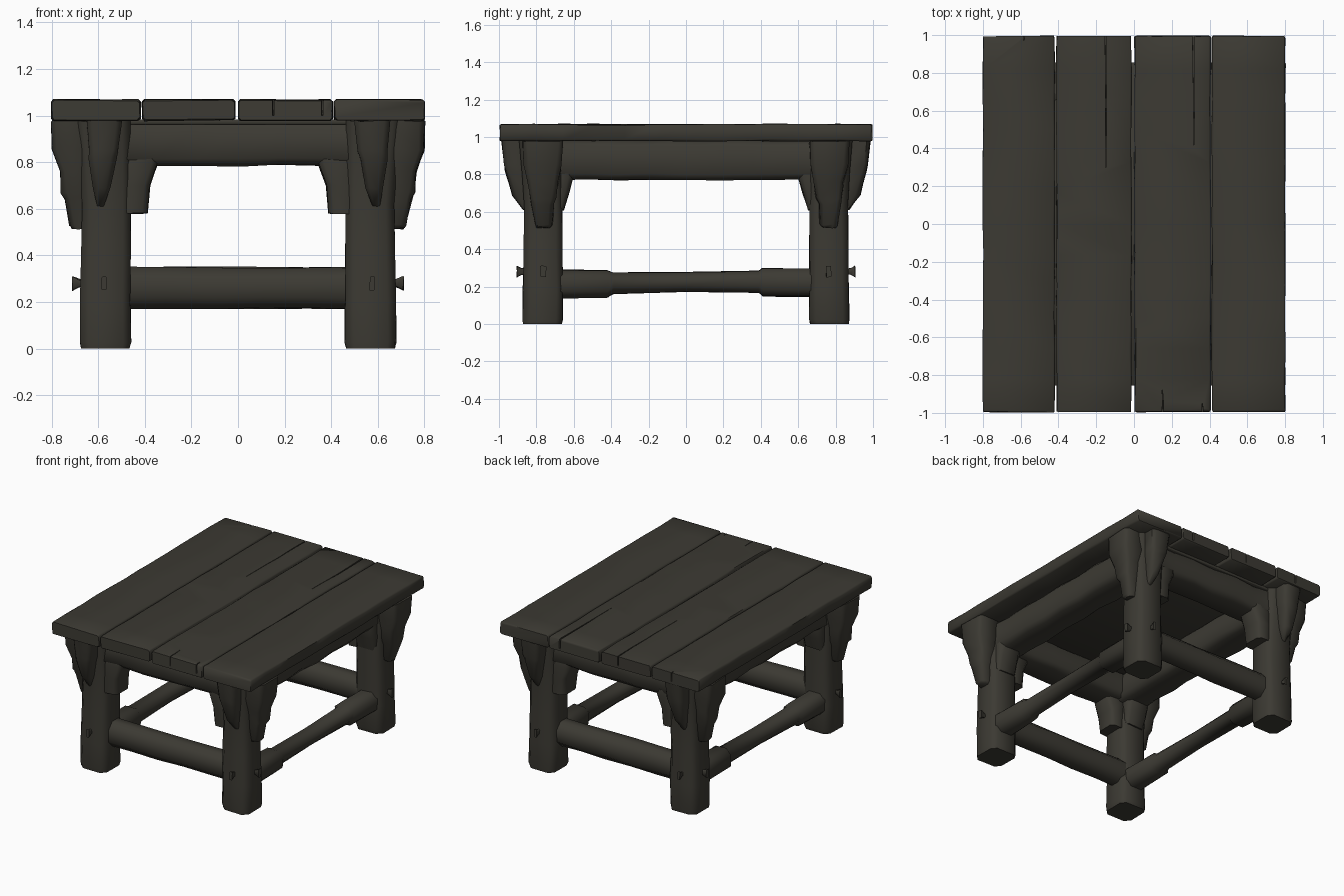
import bpy, bmesh, random

if "Cube" in bpy.data.objects:
    bpy.data.objects.remove(bpy.data.objects["Cube"])

random.seed(4)
wood = bpy.data.materials.new("dark weathered wood")
wood.diffuse_color = (0.045, 0.042, 0.033, 1)
wood.use_nodes = True
wood.node_tree.nodes["Principled BSDF"].inputs["Base Color"].default_value = wood.diffuse_color
AXES = {'x': lambda t, u, v: (t, u, v),
        'y': lambda t, u, v: (u, t, v),
        'z': lambda t, u, v: (u, v, t)}


def loft(name, axis, rings, ch=0.03, jit=0.005, sx=1, sy=1):
    """Hewn beam: chamfered rectangles (t, u0, u1, v0, v1) joined along an axis."""
    bm = bmesh.new()
    loops = []
    for t, u0, u1, v0, v1 in rings:
        c = min(ch, (u1 - u0) * 0.3, (v1 - v0) * 0.3)
        pts = [(u0 + c, v0), (u1 - c, v0), (u1, v0 + c), (u1, v1 - c),
               (u1 - c, v1), (u0 + c, v1), (u0, v1 - c), (u0, v0 + c)]
        loop = []
        for u, v in pts:
            r = [random.uniform(-jit, jit) for _ in range(3)]
            if axis == 'z' and t == 0:
                r[0] = 0
            x, y, z = AXES[axis](t + r[0], u + r[1], v + r[2])
            loop.append(bm.verts.new((x * sx, y * sy, z)))
        loops.append(loop)
    for a, b in zip(loops, loops[1:]):
        for k in range(8):
            bm.faces.new((a[k], a[(k + 1) % 8], b[(k + 1) % 8], b[k]))
    bm.faces.new(loops[0])
    bm.faces.new(loops[-1])
    bmesh.ops.recalc_face_normals(bm, faces=bm.faces)
    me = bpy.data.meshes.new(name)
    bm.to_mesh(me)
    bm.free()
    me.materials.append(wood)
    ob = bpy.data.objects.new(name, me)
    bpy.context.collection.objects.link(ob)
    return ob


def span(a, b, n):
    return [a + (b - a) * i / n for i in range(n + 1)]


def crack(plank, x, y_end, y_tip, w):
    """Cut a shallow tapering split into the end of a plank."""
    cut = loft("crack_cutter", 'y', [(y_end * 1.05, x - w, x + w, 1.0, 1.2),
               ((y_end + y_tip) / 2, x - w * .6 + .003, x + w * .6 + .003, 1.0, 1.2),
               (y_tip, x - .001, x + .001, 1.03, 1.2)], 0.001, 0)
    mod = plank.modifiers.new("crack", 'BOOLEAN')
    mod.operation, mod.solver, mod.object = 'DIFFERENCE', 'EXACT', cut
    bpy.context.view_layer.objects.active = plank
    bpy.ops.object.modifier_apply(modifier=mod.name)
    bpy.data.objects.remove(cut)


# Table top: four long planks with worn ends
planks = []
for i, (x0, x1) in enumerate([(-.80, -.420), (-.411, -.014), (.002, .405), (.413, .80)]):
    rings = [(-.995, x0 + .003, x1 - .003, .982, 1.064)]
    rings += [(t, x0, x1, .978, 1.068) for t in span(-.985, .985, 12)]
    rings += [(.995, x0 + .003, x1 - .003, .982, 1.064)]
    planks.append(loft("top_plank_%d" % (i + 1), 'y', rings, 0.009, 0.003))
crack(planks[0], -.585, 1, .97, .006)
crack(planks[1], -.15, 1, .30, .004)
crack(planks[2], .315, 1, .40, .006)
crack(planks[2], .15, -1, -.88, .004)
crack(planks[2], .36, -1, -.95, .005)

# Backing panel under the planks
loft("under_panel", 'x', [(-.6, -.855, .855, .962, .983), (.6, -.855, .855, .962, .983)], .003, 0)

# Aprons and stretchers, front/back and sides
for s, side in ((-1, "front"), (1, "back")):
    loft(side + "_apron", 'x', [(t, .62 + .01 * (i % 2), .858 - .015 * (i % 2), .785, .982)
         for i, t in enumerate(span(-.52, .52, 6))], .03, .005, 1, s)
    loft(side + "_stretcher", 'x', [(t, .67, .825, .172, .348) for t in span(-.52, .52, 5)],
         .045, .004, 1, s)
for s, side in ((-1, "left"), (1, "right")):
    loft(side + "_apron", 'y', [(t, .42 + .01 * (i % 2), .662 - .015 * (i % 2), .772, .982)
         for i, t in enumerate(span(-.72, .72, 8))], .03, .005, s, 1)
    loft(side + "_stretcher", 'y', [(t, .57 - w, .57 + w, z0, z1) for t, w, z0, z1 in
         [(-.72, .08, .138, .29), (-.42, .077, .142, .288), (-.39, .066, .162, .275),
          (0, .062, .17, .277), (.39, .066, .168, .283), (.41, .077, .15, .298),
          (.72, .08, .145, .295)]], .035, .004, s, 1)

# Four corners: leg, outer brackets, inner braces and pegs
for sx in (-1, 1):
    for sy in (-1, 1):
        tag = ("front" if sy < 0 else "back") + ("_left_" if sx < 0 else "_right_")
        m = dict(sx=sx, sy=sy)
        loft(tag + "leg", 'z', [(0, .465, .671, .665, .870), (.025, .46, .677, .66, .873),
             (.2, .46, .676, .66, .872), (.42, .462, .672, .661, .868),
             (.62, .462, .670, .661, .865), (.8, .462, .682, .661, .876),
             (.978, .462, .70, .661, .892)], .034, .003, **m)
        loft(tag + "side_bracket", 'z', [(.515, .62, .71, .725, .805), (.53, .62, .72, .715, .81),
             (.64, .62, .745, .71, .825), (.67, .62, .757, .695, .835),
             (.76, .62, .765, .685, .845), (.85, .62, .797, .668, .865),
             (.978, .62, .80, .66, .87)], .022, .005, **m)
        loft(tag + "end_bracket", 'z', [(.61, .575, .605, .82, .87), (.69, .545, .622, .82, .93),
             (.815, .522, .638, .82, .965), (.85, .512, .642, .82, .972),
             (.978, .50, .65, .82, .985)], .022, .004, **m)
        loft(tag + "cross_brace", 'z', [(.58, .388, .52, .685, .845), (.70, .378, .52, .68, .85),
             (.79, .345, .52, .68, .85), (.83, .345, .52, .70, .845)], .025, .003, **m)
        loft(tag + "long_brace", 'z', [(.61, .485, .64, .652, .72), (.70, .48, .65, .625, .72),
             (.78, .475, .65, .603, .72), (.83, .49, .65, .603, .72)], .025, .003, **m)
        # flared peg tips on both outer faces of the leg
        loft(tag + "side_peg", 'x', [(.63, .752, .774, .265, .297), (.68, .752, .774, .265, .297),
             (.71, .748, .778, .25, .31)], .004, .003, **m)
        loft(tag + "end_peg", 'y', [(.83, .567, .583, .265, .297), (.88, .567, .583, .265, .297),
             (.905, .564, .586, .25, .31)], .004, .003, **m)

# Smooth worn shading that keeps only the sharp ends
bpy.ops.object.select_all(action='SELECT')
bpy.context.view_layer.objects.active = planks[0]
bpy.ops.object.shade_smooth_by_angle(angle=1.0)
